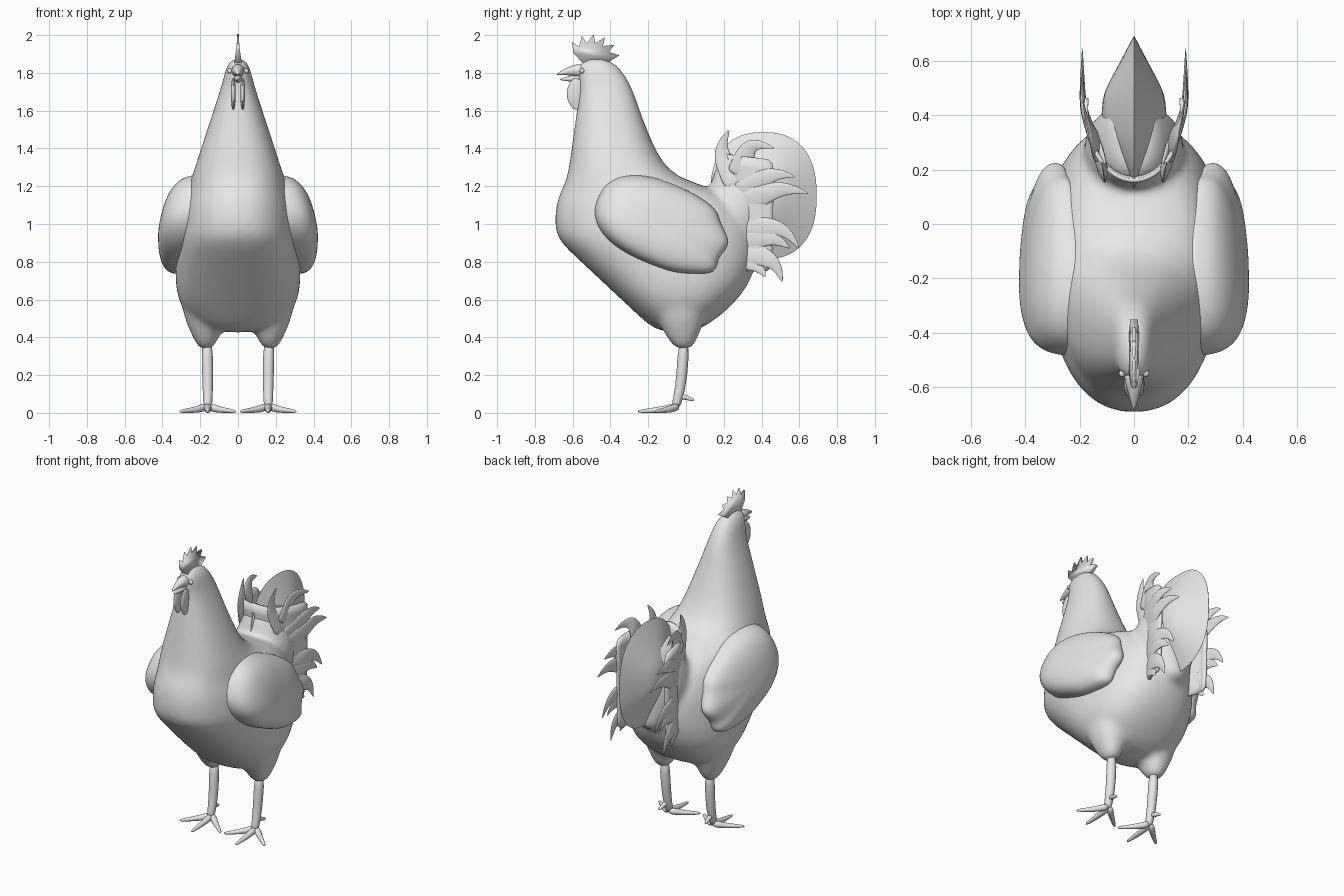
import bpy, bmesh, math
from mathutils import Vector

cube = bpy.data.objects.get("Cube")
if cube:
    bpy.data.objects.remove(cube)

grey = bpy.data.materials.new("plain_grey")
grey.use_nodes = True
colour = (.8, .8, .8, 1)
grey.diffuse_color = colour
grey.node_tree.nodes["Principled BSDF"].inputs["Base Color"].default_value = colour


def steps(count):
    """Evenly spaced fractions from zero to one."""
    return [i / (count - 1) for i in range(count)]


def oval(count, power=2):
    """Unit superellipse as pairs, starting at the positive first axis."""
    pairs = []
    for i in range(count):
        angle = math.tau * i / count
        pairs.append([math.copysign(abs(v) ** (2 / power), v)
                      for v in (math.cos(angle), math.sin(angle))])
    return pairs


def loft(bm, rings):
    """Skin a list of equal rings and cap both ends."""
    rows = [[bm.verts.new(point) for point in ring] for ring in rings]
    count = len(rows[0])
    for lower, upper in zip(rows, rows[1:]):
        for i in range(count):
            j = (i + 1) % count
            bm.faces.new((lower[i], lower[j], upper[j], upper[i]))
    bm.faces.new(rows[0][::-1])
    bm.faces.new(rows[-1])


def slices(bm, sections, centre_x=0):
    """Stack horizontal ovals given as height, front, back, half width."""
    rings = []
    for height, front, back, width in sections:
        middle, depth = (front + back) / 2, (back - front) / 2
        rings.append([(centre_x + width * c, middle + depth * s, height)
                      for c, s in oval(24, 2.3)])
    loft(bm, rings)


def tube(bm, path, start, end, bulge=0, flat=1):
    """Tapered tube along a path; flat thins it across x."""
    points = [Vector(p) for p in path]
    last = len(points) - 1
    rings = []
    for k, point in enumerate(points):
        tangent = (points[min(k + 1, last)] - points[max(k - 1, 0)]).normalized()
        side = Vector((1, 0, 0)) if abs(tangent.x) < .9 else Vector((0, 0, 1))
        up = tangent.cross(side).normalized()
        side = up.cross(tangent)
        t = k / last
        radius = start + (end - start) * t + bulge * math.sin(math.pi * t)
        rings.append([point + radius * (flat * c * side + s * up) for c, s in oval(10)])
    loft(bm, rings)


def dome(bm, outline, centre, rim, height, inset):
    """Puffed panel from a side outline; rim(z) places its edge in x."""
    def ring(scale, inward=0):
        shrunk = [[m + (v - m) * scale for m, v in zip(centre, point)] for point in outline]
        return [(rim(z) + height(scale, y) - inward, y, z) for y, z in shrunk]
    rings = [[(x - height(.9, y), y, z) for x, y, z in ring(.9, inset)], ring(1, inset / 2)]
    rings += [ring(scale) for scale in (1, .96, .88, .75, .5, .2)]
    loft(bm, rings)


def finish(bm, name, subdivide=2, mirror=False):
    bmesh.ops.recalc_face_normals(bm, faces=bm.faces)
    mesh = bpy.data.meshes.new(name)
    bm.to_mesh(mesh)
    bm.free()
    mesh.materials.append(grey)
    mesh.shade_smooth()
    part = bpy.data.objects.new(name, mesh)
    bpy.context.collection.objects.link(part)
    if mirror:
        part.modifiers.new("mirror", 'MIRROR').use_mirror_merge = False
    if subdivide:
        smooth = part.modifiers.new("subdivide", 'SUBSURF')
        smooth.levels = smooth.render_levels = subdivide
    return part


# Body: belly swells from a narrow keel, neck tapers upward, head closes it
belly = [(.42 + t / 2, -.15 - .54 * t, .05 + .34 * (1 - (1 - t) ** 2.5),
          .16 + .185 * (1 - (1 - t) ** 5) - .02 * t ** 2) for t in steps(6)]
shoulder = [(1, -.7, .37, .315), (1.1, -.695, .3, .3), (1.18, -.665, .2, .27)]
neck = [(1.24 + t / 2, -.63 + .07 * t, -.06 - .23 * t ** .7, .25 - .165 * t) for t in steps(5)]
head = [(1.8, -.58, -.33, .072), (1.85, -.575, -.37, .055), (1.88, -.52, -.43, .02)]
bm = bmesh.new()
slices(bm, belly + shoulder + neck + head)

# Thighs and the root of the tail, fused into the body
for side in (-1, 1):
    thigh = []
    for t in steps(5):
        size = .035 + .1 * math.sin(t * math.pi / 2)
        thigh.append((.33 + .3 * t, -.01 - 1.3 * size, .9 * size, size))
    slices(bm, thigh, side * .17)
slices(bm, [(.75 + .6 * t, .17 * t, .44, .08 + .11 * math.sin(math.pi * t)) for t in steps(7)])
body = finish(bm, "body", 1)
fuse = body.modifiers.new("fuse", 'REMESH')
fuse.mode = 'VOXEL'
fuse.voxel_size = .016
fuse.use_smooth_shade = True
soften = body.modifiers.new("soften", 'SMOOTH')
soften.factor = .5
soften.iterations = 12

# Folded wings: tilted ovals, thick in front, with a scalloped rear edge
bm = bmesh.new()
tilt = math.radians(23)
middle = (-.13, 1)
wing = []
for c, s in oval(36, 2.4):
    scallop = .02 * math.sin(8 * math.atan2(s, c)) if c > 0 else 0
    along, across = c * (.365 + scallop) - .03 * s * max(c, 0), .22 * s
    wing.append((middle[0] + along * math.cos(tilt) + across * math.sin(tilt),
                 middle[1] - along * math.sin(tilt) + across * math.cos(tilt)))
dome(bm, wing, middle, lambda z: .49 - .21 * z,
     lambda scale, y: (.11 - .13 * y) * math.sqrt(1 - scale ** 3), .06)
finish(bm, "wings", mirror=True)

# Upright central tail fan, thin at the rim
bm = bmesh.new()
middle = (.41, 1.15)
fan = [(middle[0] + .285 * c, middle[1] + .34 * s) for c, s in oval(28, 2.4)]
dome(bm, fan, middle, lambda z: 0, lambda scale, y: .15 * (1 - scale), .003)
finish(bm, "tail_fan", mirror=True)

# Curved sheet of feathers wrapping the front and sides of the fan
bm = bmesh.new()
rows = []
for t in steps(9):
    turn = math.radians(100) * t
    rows.append([bm.verts.new((.185 * math.sin(turn), .42 - (.2 + .07 * h) * math.cos(turn),
                               .75 + (.64 - .05 * t) * h)) for h in steps(6)])
for near, far in zip(rows, rows[1:]):
    for i in range(len(near) - 1):
        bm.faces.new((near[i], near[i + 1], far[i + 1], far[i]))
sheet = finish(bm, "tail_sheets", 1, mirror=True)
sheet.modifiers["mirror"].use_mirror_merge = True
sheet.modifiers.new("thickness", 'SOLIDIFY').thickness = .015

# Broad side feathers: root height, tip position and bend
bm = bmesh.new()
for low, y, z, bend in ((1.2, .23, 1.5, .06), (1.25, .47, 1.4, .09), (1.15, .58, 1.25, .05),
                        (1.1, .65, 1.16, .05), (.98, .6, .87, .07), (.92, .55, .87, .04),
                        (.87, .51, .69, .06), (.85, .42, .72, .02)):
    root = Vector((.27, low))
    reach = Vector((y, z)) - root
    sideways = Vector((-reach.y, reach.x)).normalized()
    path = []
    for t in steps(6):
        spot = root + reach * t + sideways * bend * math.sin(math.pi * t ** 1.5)
        path.append((min(.19, .04 + .35 * spot.x), *spot))
    tube(bm, path, .07, .004, .015, flat=.25)
finish(bm, "tail_feathers", mirror=True)

# Shanks, three spread front toes and a short hind toe
bm = bmesh.new()
tube(bm, [(.165, -.01, .4), (.16, -.02, .2), (.16, -.04, .08), (.16, -.06, .02)], .034, .024)
for angle, length in ((-50, .2), (0, .22), (50, .2)):
    turn = math.radians(angle)
    tube(bm, [(.16 + length * t * math.sin(turn), -.04 - length * t * math.cos(turn),
               .035 - .028 * t ** .5) for t in steps(4)], .025, .008)
tube(bm, [(.16, -.04, .09), (.165, .01, .08), (.17, .045, .065)], .018, .008)
finish(bm, "legs_and_feet", 1, mirror=True)

# Serrated comb: a thin arc of alternating tips and notches, wider at its foot
bm = bmesh.new()
comb = [(-.5, 1.8)]
for i, t in enumerate(steps(13)):
    angle = math.radians(10 + 140 * t)
    radius = .155 if i % 2 else .11
    lean = angle - .1 * (i % 2)
    comb.append((-.5 + radius * math.cos(lean), 1.85 + radius * math.sin(lean)))
loft(bm, [[(side * (.004 + .13 * max(0, 1.97 - z)), y, z) for y, z in comb]
          for side in (-1, 1)])
finish(bm, "comb", 0)

# Open beak
bm = bmesh.new()
tube(bm, [(0, -.53, 1.81), (0, -.61, 1.815), (0, -.69, 1.79)], .05, .003)
tube(bm, [(0, -.54, 1.77), (0, -.61, 1.77), (0, -.67, 1.765)], .03, .004)
finish(bm, "beak")

# Hanging wattles
bm = bmesh.new()
tube(bm, [(.025, -.57 - .02 * math.sin(math.pi * t), 1.77 - .165 * t) for t in steps(6)],
     .025, .02, .025, flat=.3)
finish(bm, "wattles", mirror=True)

# Eyes
bm = bmesh.new()
bmesh.ops.create_uvsphere(bm, u_segments=12, v_segments=8, radius=.014)
bmesh.ops.translate(bm, verts=bm.verts, vec=(.043, -.55, 1.81))
finish(bm, "eyes", 1, mirror=True)
